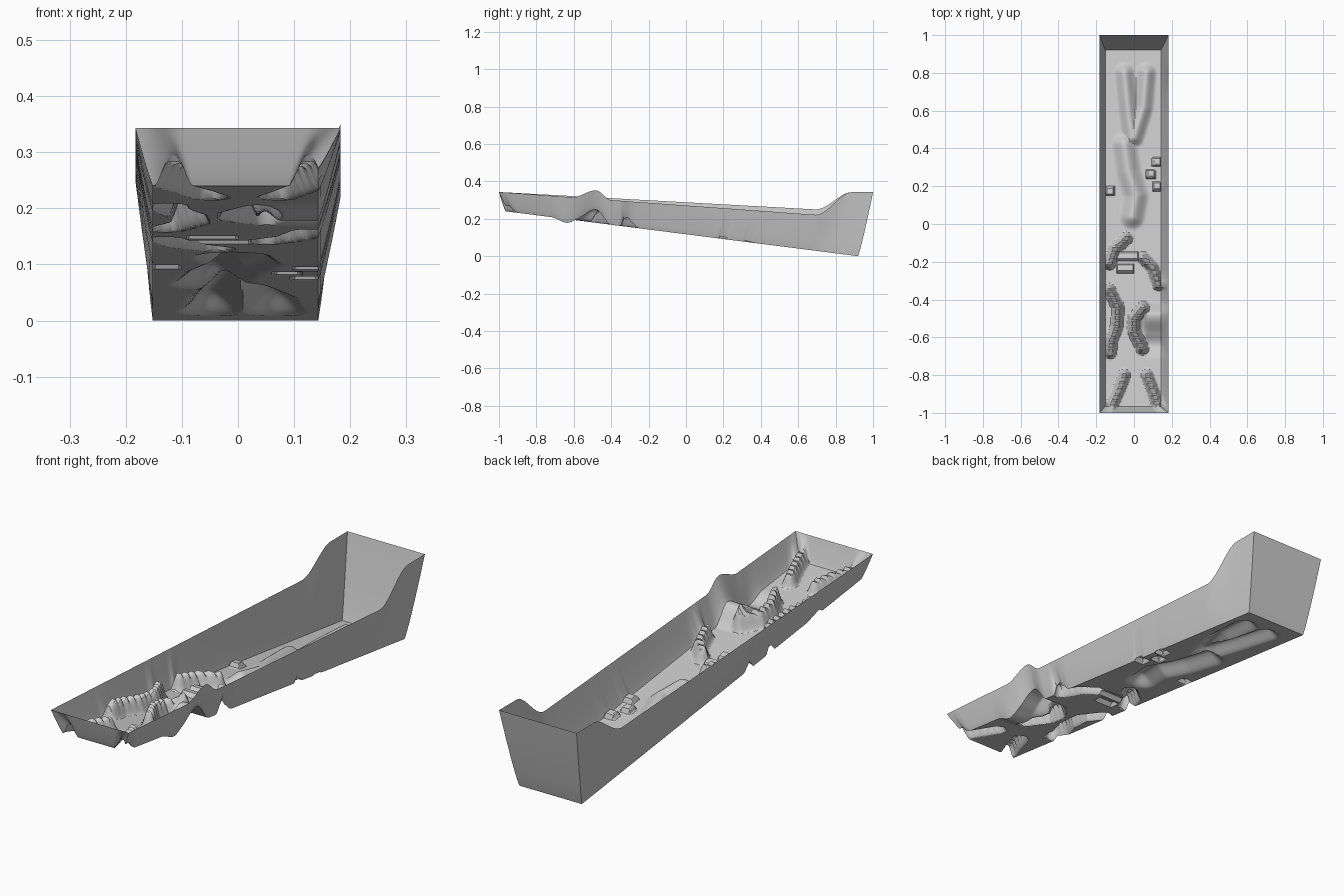
import bpy, bmesh, math
from mathutils import Vector

if "Cube" in bpy.data.objects:
    bpy.data.objects.remove(bpy.data.objects["Cube"])

ROWS, COLS, WALL = 260, 64, 12
Y0, Y1 = -0.965, 0.92            # floor ends
XL, XR, XRIM = -0.152, 0.143, 0.183


def smooth(a, b, v):
    t = max(0.0, min(1.0, (v - a) / (b - a)))
    return t * t * (3 - 2 * t)


def path_dist(p, pts):
    best = 9.0
    for a, b in zip(pts, pts[1:]):
        a, b = Vector(a), Vector(b)
        d = b - a
        t = max(0.0, min(1.0, (p - a).dot(d) / d.dot(d)))
        best = min(best, (p - a - d * t).length)
    return best


# raised winding ridges: path, height
RIDGES = [
    ([(-0.115, -0.955), (-0.08, -0.88), (-0.05, -0.80)], 0.05),
    ([(0.125, -0.955), (0.10, -0.88), (0.07, -0.80)], 0.05),
    ([(-0.125, -0.68), (-0.12, -0.62), (-0.09, -0.54), (-0.085, -0.44), (-0.13, -0.35)], 0.065),
    ([(0.05, -0.44), (0.0, -0.50), (0.0, -0.57), (0.045, -0.66)], 0.065),
    ([(-0.13, -0.21), (-0.10, -0.13), (-0.04, -0.075)], 0.06),
    ([(0.05, -0.18), (0.10, -0.23), (0.13, -0.32)], 0.055),
]
# soft mounds: path, half width, height
MOUNDS = [
    ([(-0.01, 0.04), (0.01, 0.15), (-0.03, 0.28), (-0.05, 0.42)], 0.075, 0.045),
    ([(-0.01, 0.46), (-0.03, 0.6), (-0.05, 0.80)], 0.06, 0.04),
    ([(0.0, 0.46), (0.05, 0.62), (0.065, 0.80)], 0.06, 0.04),
]
PEGS = [(0.12, 0.33), (0.088, 0.265), (0.122, 0.20), (-0.127, 0.175)]


def side_kick(y):
    # cross ramp that also lifts the right wall
    up = smooth(-0.61, -0.48, y) * (1 - smooth(-0.48, -0.40, y))
    dip = smooth(-0.72, -0.64, y) * (1 - smooth(-0.64, -0.58, y))
    return 0.07 * up - 0.02 * dip


def floor_z(x, y):
    z = 0.24 * (Y1 - y) / (Y1 - Y0)
    p = Vector((x, y))
    h = 0.0
    for pts, top in RIDGES:
        d = path_dist(p, pts)
        if d < 0.04:
            saw = 0.85 + 0.3 * ((y / 0.03) % 1.0)
            h = max(h, top * saw * (1 - smooth(0.008, 0.036, d)))
    for pts, w, top in MOUNDS:
        d = path_dist(p, pts)
        if d < w:
            h = max(h, top * (1 - smooth(0, w, d)))
    for px, py in PEGS:
        d = max(abs(x - px), abs(y - py))
        h = max(h, 0.022 * (1 - smooth(0.016, 0.026, d)))
    # low steps near the middle
    for sx0, sx1, sy in [(-0.10, 0.02, -0.17), (-0.09, 0.0, -0.235)]:
        if sx0 < x < sx1:
            h = max(h, 0.018 * (1 - smooth(0.014, 0.026, abs(y - sy))))
    return z + h + side_kick(y) * smooth(0.03, 0.075, x)


def rim_z(y, side):
    base = 0.343 - (0.055 if side < 0 else 0.072) * (y + 1)
    z = base + (0.342 - base) * smooth(0.69, 0.885, y)
    if side > 0:
        z += 0.65 * max(0.0, side_kick(y))
    return z


def grid_object(name, nu, nv, fn):
    bm = bmesh.new()
    rows = [[bm.verts.new(fn(i / nu, j / nv)) for j in range(nv + 1)] for i in range(nu + 1)]
    for i in range(nu):
        for j in range(nv):
            bm.faces.new((rows[i][j], rows[i + 1][j], rows[i + 1][j + 1], rows[i][j + 1]))
    bmesh.ops.recalc_face_normals(bm, faces=bm.faces)
    me = bpy.data.meshes.new(name)
    bm.to_mesh(me)
    bm.free()
    ob = bpy.data.objects.new(name, me)
    bpy.context.collection.objects.link(ob)
    bpy.ops.object.select_all(action='DESELECT')
    ob.select_set(True)
    bpy.context.view_layer.objects.active = ob
    bpy.ops.object.shade_smooth_by_angle(angle=math.radians(30))


def lerp(a, b, t):
    return a + (b - a) * t


def bow(v):                       # gently bulging wall section
    return v ** 0.88


# sculpted sloping floor
def floor_pt(t, u):
    x, y = lerp(XL, XR, u), lerp(Y0, Y1, t)
    return (x, y, floor_z(x, y))


grid_object("channel_floor", ROWS, COLS, floor_pt)


# long side walls
def wall_pt(side):
    def fn(t, v):
        x0 = XL if side < 0 else XR
        yb, yt = lerp(Y0, Y1, t), lerp(-1, 1, t)
        return (lerp(x0, side * XRIM, bow(v)), lerp(yb, yt, bow(v)),
                lerp(floor_z(x0, yb), rim_z(yt, side), v))
    return fn


for side, label in ((-1, "left"), (1, "right")):
    grid_object(label + "_wall", ROWS, WALL, wall_pt(side))


# end walls
def end_pt(yb, yt):
    def fn(u, v):
        xb, xt = lerp(XL, XR, u), lerp(-XRIM, XRIM, u)
        return (lerp(xb, xt, bow(v)), lerp(yb, yt, bow(v)),
                lerp(floor_z(xb, yb), lerp(rim_z(yt, -1), rim_z(yt, 1), u), v))
    return fn


grid_object("front_wall", COLS, WALL, end_pt(Y0, -1))
grid_object("back_wall", COLS, WALL, end_pt(Y1, 1))
